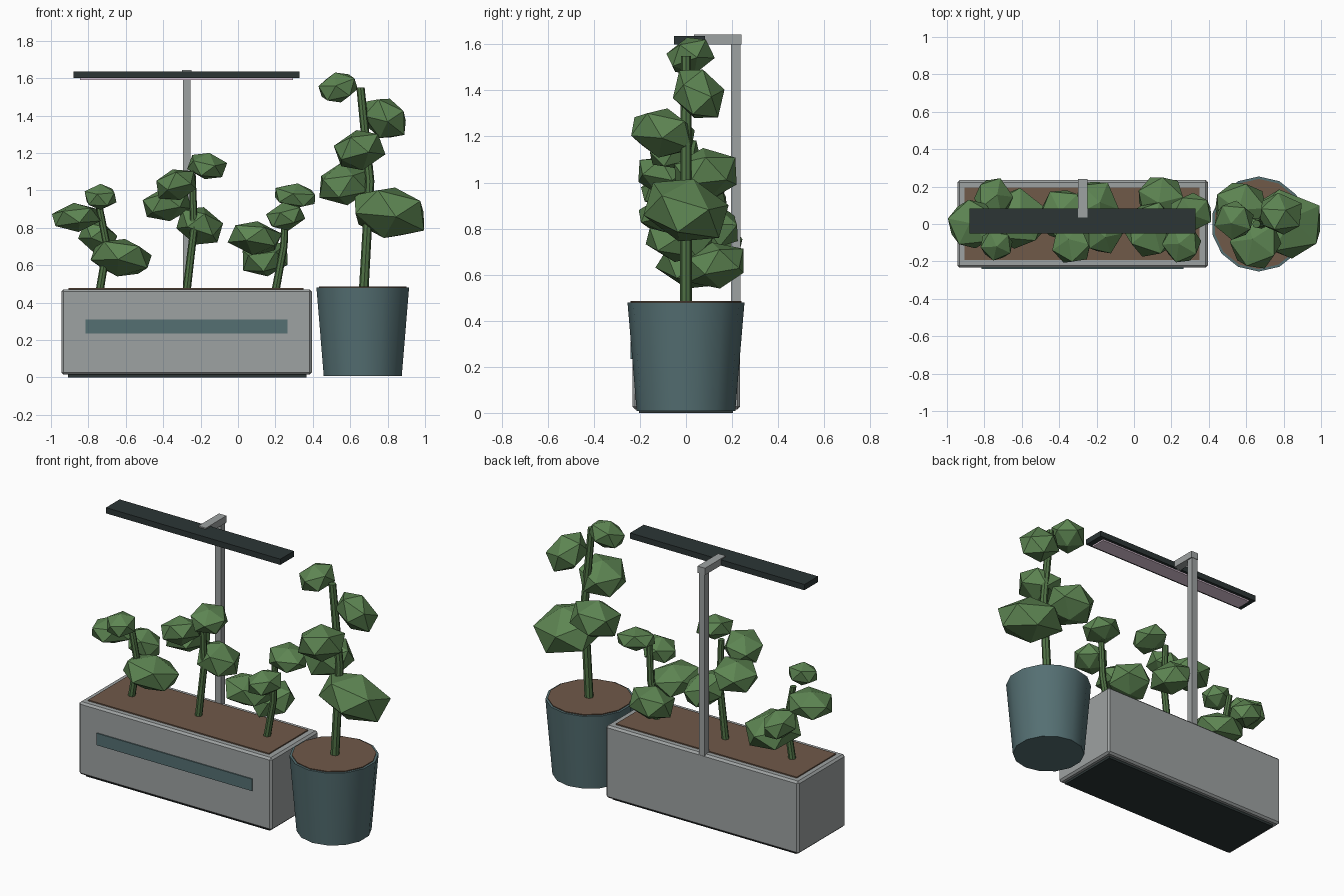
import bpy, bmesh, math, random
from mathutils import Matrix, Vector

if "Cube" in bpy.data.objects:
    bpy.data.objects.remove(bpy.data.objects["Cube"], do_unlink=True)
random.seed(4)


def material(name, r, g, b):
    m = bpy.data.materials.new(name)
    m.use_nodes = True
    m.diffuse_color = (r, g, b, 1)
    m.node_tree.nodes["Principled BSDF"].inputs["Base Color"].default_value = (r, g, b, 1)
    return m


GREY = material("painted metal grey", .34, .36, .36)
TEAL = material("glazed teal", .09, .16, .17)
DARK = material("dark charcoal", .025, .036, .036)
SOIL = material("soil brown", .16, .10, .066)
LEAF = material("leaf green", .11, .235, .085)
STEM = material("stem green", .08, .17, .06)
LIGHT = material("lamp panel pink white", .8, .62, .75)


def finish(bm, name, mat, smooth=False):
    bmesh.ops.recalc_face_normals(bm, faces=bm.faces)
    mesh = bpy.data.meshes.new(name)
    bm.to_mesh(mesh)
    bm.free()
    mesh.materials.append(mat)
    obj = bpy.data.objects.new(name, mesh)
    bpy.context.collection.objects.link(obj)
    if smooth:
        bpy.ops.object.select_all(action='DESELECT')
        obj.select_set(True)
        bpy.context.view_layer.objects.active = obj
        bpy.ops.object.shade_smooth_by_angle(angle=math.radians(40))
    return obj


def box(name, mat, low, high, bevel=0):
    low, high = Vector(low), Vector(high)
    bm = bmesh.new()
    bmesh.ops.create_cube(bm, size=1)
    for v in bm.verts:
        v.co = (low + high) / 2 + v.co * (high - low)
    if bevel:
        bmesh.ops.bevel(bm, geom=bm.edges[:], offset=bevel, segments=1, affect='EDGES')
    return finish(bm, name, mat)


def loft(name, mat, rings, sides):
    """Closed round body through (centre, radius) rings."""
    bm = bmesh.new()
    loops = []
    for (x, y, z), r in rings:
        angles = [math.tau * i / sides for i in range(sides)]
        loops.append([bm.verts.new((x + r * math.sin(a), y + r * math.cos(a), z)) for a in angles])
    for a, b in zip(loops, loops[1:]):
        for i in range(sides):
            j = (i + 1) % sides
            bm.faces.new((a[i], a[j], b[j], b[i]))
    bm.faces.new(loops[0])
    bm.faces.new(loops[-1])
    return finish(bm, name, mat, smooth=True)


def leaf(name, centre, half_width, half_height, tilt):
    """Faceted leaf clump, tilted and then fitted to its half sizes."""
    bm = bmesh.new()
    bmesh.ops.create_icosphere(bm, subdivisions=1, radius=1)
    turn = Matrix.Rotation(random.uniform(0, math.tau), 3, 'Z')
    lean = Matrix.Rotation(math.radians(tilt), 3, 'Y') @ Matrix.Rotation(random.uniform(-.3, .3), 3, 'X')
    squash = Matrix.Diagonal((1, 1, .65))
    for v in bm.verts:
        v.co = lean @ squash @ turn @ v.co
    for axis, half in enumerate((half_width, half_width, half_height)):
        k = half / max(abs(v.co[axis]) for v in bm.verts)
        for v in bm.verts:
            v.co[axis] = v.co[axis] * k + centre[axis]
    return finish(bm, name, LEAF)


def plant(name, path, radius, leaves):
    n = len(path) - 1
    rings = [((x, 0, z), radius * (1 - .15 * i / n)) for i, (x, z) in enumerate(path)]
    loft(name + "_stem", STEM, rings, 8)
    for i, (x, y, z, w, h, tilt) in enumerate(leaves):
        leaf(f"{name}_leaf_{i + 1}", (x, y, z), w, h, tilt)


# Planter box with base, soil and front stripe
box("planter_base", DARK, (-.91, -.205, 0), (.365, .205, .03))
box("planter_box", GREY, (-.945, -.233, .015), (.395, .235, .47), bevel=.012)
box("planter_soil", SOIL, (-.905, -.193, .44), (.35, .195, .477))
box("planter_stripe", TEAL, (-.815, -.24, .235), (.265, -.232, .31))

# Lamp on its post
box("lamp_post", GREY, (-.295, .195, .46), (-.255, .237, 1.61))
box("lamp_arm", GREY, (-.3, .035, 1.6), (-.248, .24, 1.643))
box("lamp_bar", DARK, (-.88, -.052, 1.6), (.33, .083, 1.636))
box("lamp_panel", LIGHT, (-.845, -.034, 1.591), (.295, .065, 1.605))

# Round pot and its soil
POT_X = .667
loft("pot", TEAL, [((POT_X, 0, .008), .214), ((POT_X, 0, .48), .254)], 14)
loft("pot_soil", SOIL, [((POT_X, 0, .45), .235), ((POT_X, 0, .486), .241)], 14)

# Plants: stem path as (x, z), leaves as (x, y, z, half width, half height, tilt)
plant("left_plant", [(-.74, .46), (-.7, .7), (-.745, .93)], .022, [
    (-.625, .03, .64, .163, .1, 10),
    (-.75, .14, .75, .105, .085, 15),
    (-.865, 0, .855, .13, .078, -8),
    (-.735, -.11, .965, .085, .07, 0)])
plant("middle_plant", [(-.275, .46), (-.235, .8), (-.245, 1.09)], .022, [
    (-.205, .1, .81, .125, .1, 15),
    (-.38, .05, .925, .13, .09, -10),
    (-.33, -.1, 1.03, .107, .082, -15),
    (-.165, -.05, 1.13, .107, .07, 10)])
plant("right_plant", [(.2, .46), (.245, .7), (.255, .93)], .022, [
    (.145, .13, .64, .12, .1, -8),
    (.09, -.03, .745, .145, .09, 8),
    (.255, -.1, .86, .105, .075, -12),
    (.305, .06, .97, .107, .067, 10)])
plant("pot_plant", [(.672, .46), (.705, 1.05), (.655, 1.55)], .026, [
    (.81, 0, .88, .185, .135, 12),
    (.57, .085, 1.035, .135, .115, -8),
    (.65, -.1, 1.215, .138, .107, -10),
    (.785, .055, 1.385, .112, .105, 18),
    (.535, .02, 1.55, .105, .08, -12)])
